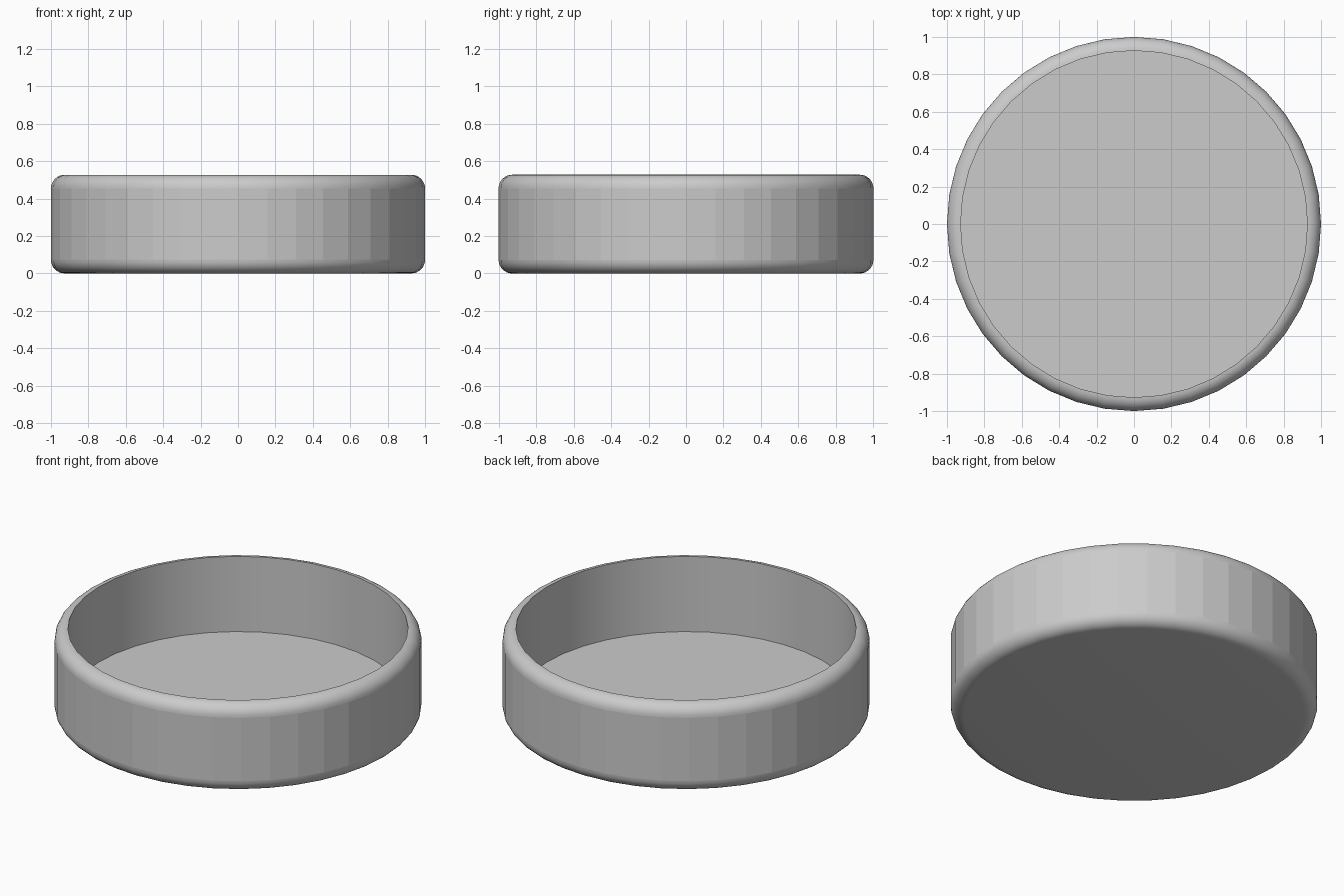
import bpy, bmesh, math
from mathutils import Vector

cube = bpy.data.objects.get("Cube")
if cube:
    bpy.data.objects.remove(cube)

HEIGHT, FLOOR, INNER = 0.527, 0.075, 0.927
ROUND = 1 - INNER
SIDES, STEPS = 40, 8

grey = bpy.data.materials.new("plain grey")
grey.use_nodes = True
colour = (0.6, 0.6, 0.6, 1)
grey.diffuse_color = colour
grey.node_tree.nodes["Principled BSDF"].inputs["Base Color"].default_value = colour


def rounded(centre_z, start):
    """Quarter-round points on the outer edge, from angle start upwards."""
    angles = [start + math.pi / 2 * i / STEPS for i in range(STEPS + 1)]
    return [Vector((INNER + ROUND * math.cos(a), 0, centre_z + ROUND * math.sin(a)))
            for a in angles]


# Profile: underside, rounded foot, wall, rounded rim, inner wall, floor
profile = [Vector((0, 0, 0))]
profile += rounded(ROUND, -math.pi / 2)
profile += rounded(HEIGHT - ROUND, 0)
profile += [Vector((INNER, 0, FLOOR)), Vector((0, 0, FLOOR))]

# Turn the profile into a closed dish
bm = bmesh.new()
verts = [bm.verts.new(p) for p in profile]
edges = [bm.edges.new(pair) for pair in zip(verts, verts[1:])]
bmesh.ops.spin(bm, geom=verts + edges, cent=(0, 0, 0), axis=(0, 0, 1),
               angle=math.tau, steps=SIDES, use_duplicate=False)
bmesh.ops.remove_doubles(bm, verts=bm.verts, dist=0.0005)
bmesh.ops.recalc_face_normals(bm, faces=bm.faces)

mesh = bpy.data.meshes.new("round_dish")
bm.to_mesh(mesh)
bm.free()
mesh.materials.append(grey)
dish = bpy.data.objects.new("round_dish", mesh)
bpy.context.collection.objects.link(dish)

# Smooth rounds and inner wall, crisp inner edges
bpy.context.view_layer.objects.active = dish
dish.select_set(True)
bpy.ops.object.shade_smooth_by_angle(angle=math.radians(30))

# The outer wall keeps its flat facets
for face in mesh.polygons:
    outward = face.normal.x * face.center.x + face.normal.y * face.center.y
    if outward > 0 and abs(face.normal.z) < 0.01:
        face.use_smooth = False
